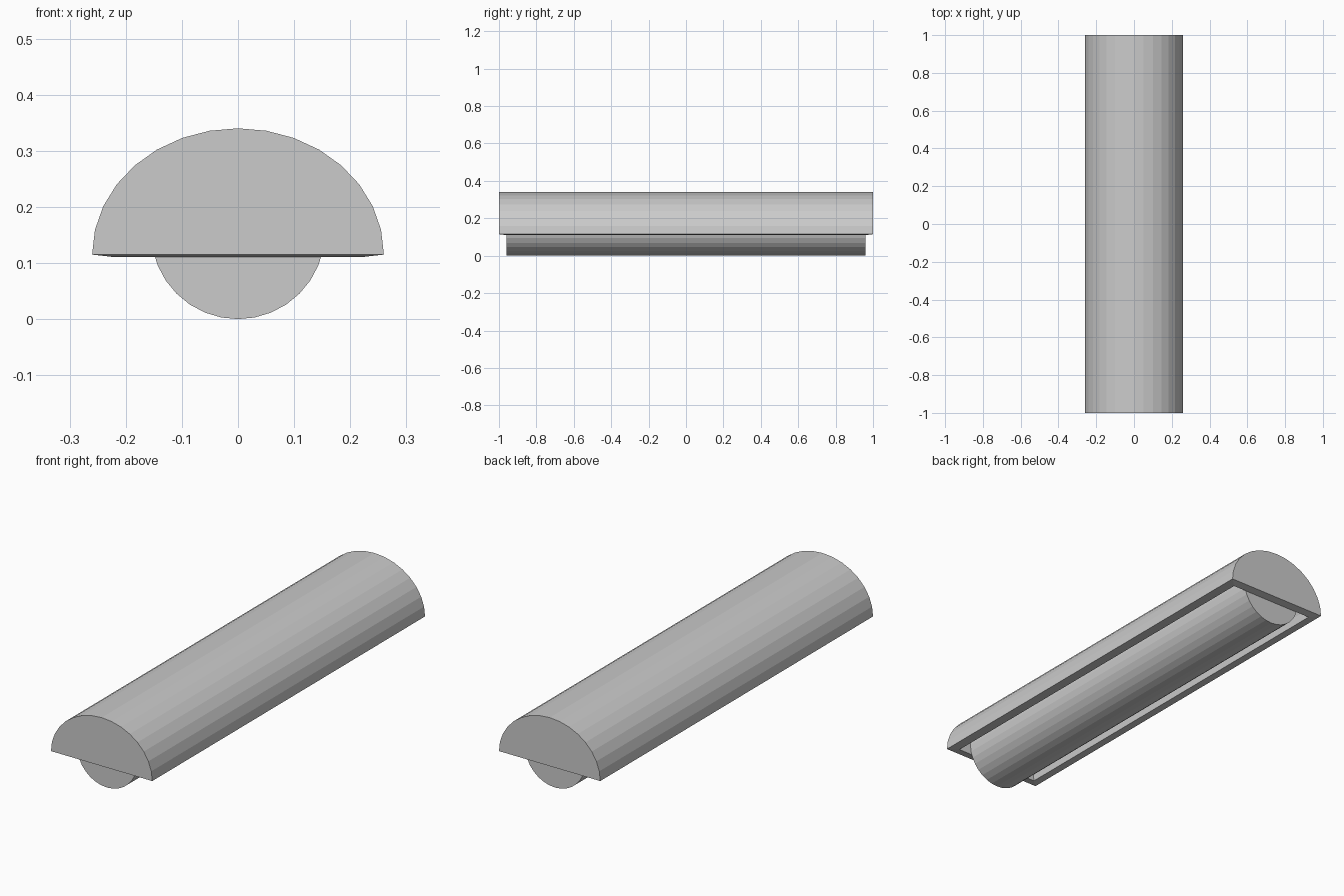
import bpy, bmesh
from math import sin, cos, pi

if "Cube" in bpy.data.objects:
    bpy.data.objects.remove(bpy.data.objects["Cube"])


def prism(name, profile, half_len, open_bottom=False):
    """Extrude an x-z profile along y, with end caps."""
    bm = bmesh.new()
    front = [bm.verts.new((x, -half_len, z)) for x, z in profile]
    back = [bm.verts.new((x, half_len, z)) for x, z in profile]
    n = len(profile)
    for i in range(n - 1 if open_bottom else n):
        j = (i + 1) % n
        bm.faces.new((front[i], front[j], back[j], back[i]))
    bm.faces.new(front[::-1])
    bm.faces.new(back)
    bmesh.ops.recalc_face_normals(bm, faces=bm.faces)
    # make sure the cap at -y faces outward, also on the open shell
    bm.normal_update()
    cap = min(bm.faces, key=lambda f: f.calc_center_median().y)
    if cap.normal.y > 0:
        bmesh.ops.reverse_faces(bm, faces=bm.faces)
    mesh = bpy.data.meshes.new(name)
    bm.to_mesh(mesh)
    bm.free()
    obj = bpy.data.objects.new(name, mesh)
    bpy.context.collection.objects.link(obj)
    return obj


# Half-round cover: hollow shell, open underneath
arc = [(0.26 * cos(pi * i / 16), 0.115 + 0.225 * sin(pi * i / 16)) for i in range(17)]
cover = prism("cover_shell", arc, 1.0, open_bottom=True)
wall = cover.modifiers.new("wall", 'SOLIDIFY')
wall.thickness = 0.04
wall.offset = -1
wall.use_even_offset = True

# Round tube lying inside the cover and showing below it
circle = [(0.155 * cos(pi * i / 16), 0.155 + 0.155 * sin(pi * i / 16)) for i in range(32)]
prism("inner_tube", circle, 0.96)
